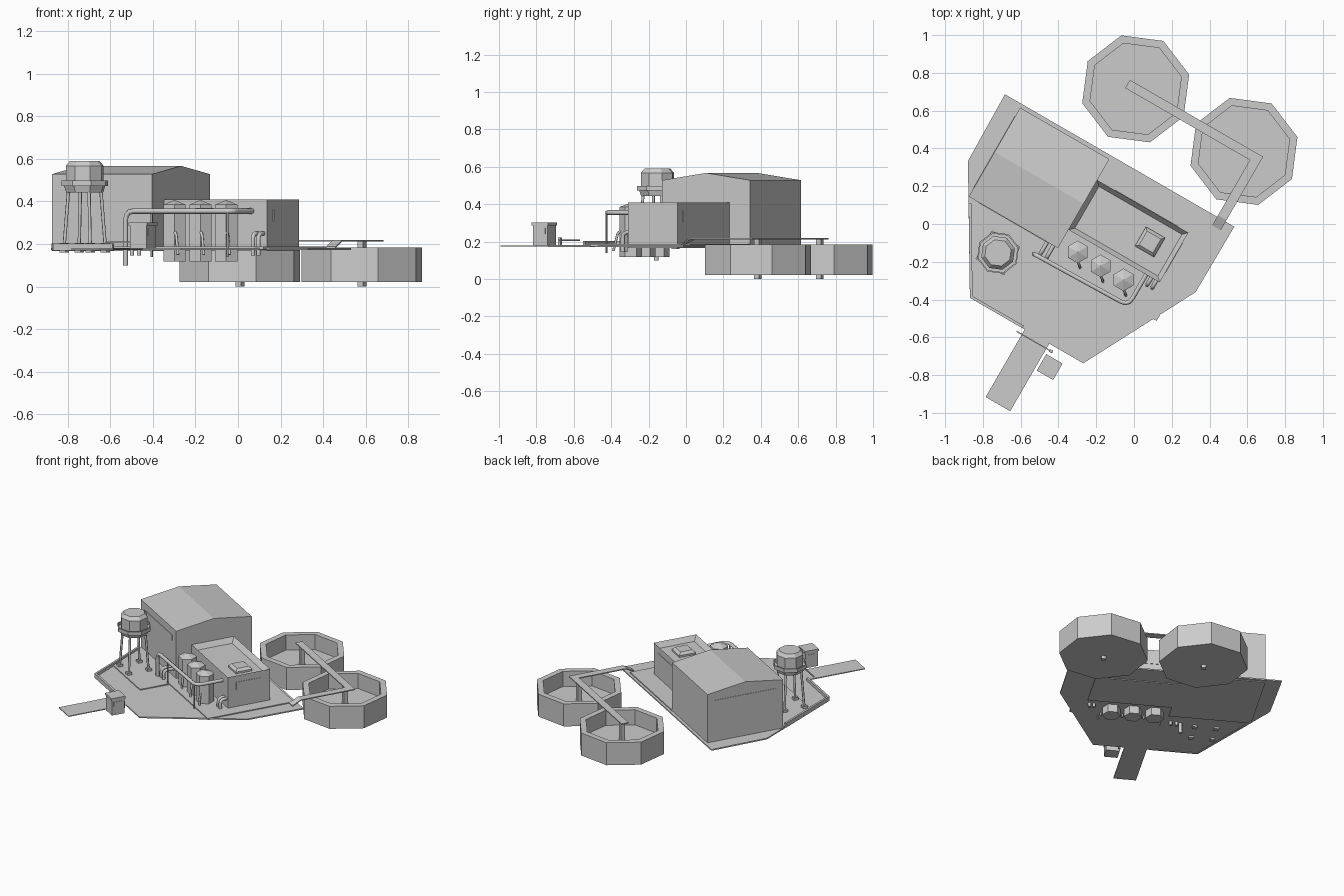
import bpy, bmesh
from math import radians, cos, sin, pi

if "Cube" in bpy.data.objects:
    bpy.data.objects.remove(bpy.data.objects["Cube"])

ROT = radians(-30)   # the whole site is turned 30 degrees; everything below is in site axes


def add(name, bm):
    bmesh.ops.recalc_face_normals(bm, faces=bm.faces)
    me = bpy.data.meshes.new(name)
    bm.to_mesh(me)
    bm.free()
    ob = bpy.data.objects.new(name, me)
    ob.rotation_euler.z = ROT
    bpy.context.collection.objects.link(ob)
    return ob


def prism(name, pts, z0, z1):
    bm = bmesh.new()
    lo = [bm.verts.new((x, y, z0)) for x, y in pts]
    hi = [bm.verts.new((x, y, z1)) for x, y in pts]
    n = len(pts)
    bm.faces.new(lo)
    bm.faces.new(hi)
    for i in range(n):
        j = (i + 1) % n
        bm.faces.new((lo[i], lo[j], hi[j], hi[i]))
    return add(name, bm)


def box(name, x0, x1, y0, y1, z0, z1):
    return prism(name, [(x0, y0), (x1, y0), (x1, y1), (x0, y1)], z0, z1)


def lathe(name, cx, cy, profile, n, turn=0.0):
    """Low-poly turned shape; radius 0 entries close to a point."""
    bm = bmesh.new()
    rings = []
    for r, z in profile:
        if r == 0:
            rings.append([bm.verts.new((cx, cy, z))] * n)
        else:
            rings.append([bm.verts.new((cx + r * cos(turn + 2 * pi * i / n),
                                        cy + r * sin(turn + 2 * pi * i / n), z)) for i in range(n)])
    for a, b in zip(rings, rings[1:]):
        for i in range(n):
            j = (i + 1) % n
            bm.faces.new(list(dict.fromkeys((a[i], a[j], b[j], b[i]))))
    return add(name, bm)


def pipe(name, pts, r, bend=0.0, res=1):
    """Tube along a path, with corners rounded by short bends."""
    from mathutils import Vector
    P = [Vector(p) for p in pts]
    path = [P[0]]
    for a, b, c in zip(P, P[1:], P[2:]):
        s, e = b + (a - b).normalized() * bend, b + (c - b).normalized() * bend
        for k in range(4):
            t = k / 3
            path.append(s * (1 - t) ** 2 + b * 2 * t * (1 - t) + e * t * t)
    path.append(P[-1])
    cu = bpy.data.curves.new(name, 'CURVE')
    cu.dimensions = '3D'
    cu.bevel_depth = r
    cu.bevel_resolution = res
    cu.use_fill_caps = True
    sp = cu.splines.new('POLY')
    sp.points.add(len(path) - 1)
    for q, p in zip(sp.points, path):
        q.co = (*p, 1)
    ob = bpy.data.objects.new(name, cu)
    ob.rotation_euler.z = ROT
    bpy.context.collection.objects.link(ob)
    return ob


# ground slab, ramp and raised pads
prism("ground_slab", [(-0.935, 0.253), (-0.928, -0.151), (-0.557, -0.773), (0.136, -0.773),
                      (0.463, -0.149), (0.467, 0.253)], 0.172, 0.181)
box("entry_ramp", -0.222, -0.072, -1.186, -0.77, 0.174, 0.180)
prism("tower_pad", [(-0.83, -0.312), (-0.233, -0.312), (-0.233, -0.596), (-0.66, -0.596)], 0.175, 0.188)
box("plant_pad", -0.285, 0.36, -0.385, 0.235, 0.175, 0.188)

# low curb along the left and front edge
prism("curb", [(-0.815, -0.34), (-0.557, -0.773), (-0.235, -0.773), (-0.235, -0.758),
               (-0.549, -0.758), (-0.8, -0.337)], 0.17, 0.202)

# main hall with gable roof
bm = bmesh.new()
gable = [(-0.312, 0.167), (0.232, 0.167), (0.232, 0.528), (-0.04, 0.567), (-0.312, 0.528)]
ends = [[bm.verts.new((x, y, z)) for y, z in gable] for x in (-0.83, -0.285)]
for e in ends:
    bm.faces.new(e)
for i in range(5):
    j = (i + 1) % 5
    bm.faces.new((ends[0][i], ends[0][j], ends[1][j], ends[1][i]))
add("main_hall", bm)
box("hall_front_window", -0.77, -0.345, -0.315, -0.305, 0.438, 0.477)
box("hall_side_window", -0.833, -0.82, -0.26, 0.18, 0.438, 0.477)

# pump house: box with recessed roof
bm = bmesh.new()
bmesh.ops.create_cube(bm, size=1)
for v in bm.verts:
    v.co = (-0.0065 + v.co.x * 0.557, -0.048 + v.co.y * 0.304, 0.2885 + v.co.z * 0.243)
bm.faces.ensure_lookup_table()
top = max(bm.faces, key=lambda f: f.calc_center_median().z)
bmesh.ops.inset_region(bm, faces=[top], thickness=0.035)
for v in top.verts:
    v.co.z -= 0.035
add("pump_house", bm)
box("pump_side_window", 0.265, 0.275, -0.14, 0.04, 0.306, 0.363)
box("pump_back_window", -0.176, 0.21, 0.095, 0.107, 0.306, 0.363)
lathe("roof_skylight", 0.121, -0.04, [(0, 0.37), (0.083, 0.37), (0.083, 0.388), (0.06, 0.405), (0, 0.405)],
      4, pi / 4)

# three silos with outlet pipes
for k, x in enumerate((-0.184, -0.042, 0.1)):
    y = -0.277 - 0.0035 * k
    lathe(f"silo_{k+1}", x, y, [(0, 0.117), (0.06, 0.117), (0.06, 0.385), (0, 0.407)], 6)
    pipe(f"silo_outlet_{k+1}", [(x + 0.015, y - 0.035, 0.262), (x + 0.04, y - 0.055, 0.25),
                                (x + 0.06, y - 0.072, 0.15)], 0.007, 0.015)

# overhead pipe, its posts, and wall elbows
pipe("overhead_pipe", [(-0.378, -0.402, 0.10), (-0.378, -0.402, 0.355),
                       (0.19, -0.39, 0.355), (0.19, -0.19, 0.355)], 0.013, 0.045)
for k, x in enumerate((-0.24, 0.17)):
    box(f"pipe_post_{k+1}", x - 0.004, x + 0.004, -0.397, -0.389, 0.14, 0.352)
for k, (x, y, d) in enumerate([(-0.35, -0.30, 0.09), (-0.312, -0.30, 0.09),
                               (0.222, -0.19, 0.055), (0.252, -0.19, 0.055)]):
    pipe(f"wall_elbow_{k+1}", [(x, y, 0.25), (x, y - d, 0.25), (x, y - d, 0.145)], 0.011, 0.03)

# water tower
tx, ty = -0.547, -0.4925
lathe("tower_tank", tx, ty, [(0, 0.45), (0.075, 0.45), (0.092, 0.485), (0.092, 0.567),
                             (0.072, 0.59), (0, 0.59)], 8)
lathe("tower_balcony", tx, ty, [(0, 0.443), (0.09, 0.443), (0.1, 0.472), (0.114, 0.472), (0.114, 0.498),
                                (0.106, 0.498), (0.106, 0.478), (0, 0.478)], 8)
for k in range(4):
    a = pi / 4 + k * pi / 2
    c, s = cos(a), sin(a)
    pipe(f"tower_leg_{k+1}", [(tx + 0.1 * c, ty + 0.1 * s, 0.19), (tx + 0.078 * c, ty + 0.078 * s, 0.46)], 0.008)
    fx, fy = tx + 0.1 * c, ty + 0.1 * s
    box(f"tower_foot_{k+1}", fx - 0.016, fx + 0.016, fy - 0.016, fy + 0.016, 0.16, 0.205)

# settling basins with centre posts
for k, x in enumerate((-0.35, 0.312)):
    lathe(f"basin_{k+1}", x, 0.624, [(0, 0.022), (0.293, 0.022), (0.293, 0.184), (0.25, 0.184),
                                     (0.25, 0.075), (0, 0.075)], 8)
    box(f"basin_post_{k+1}", x - 0.015, x + 0.015, 0.609, 0.639, 0.0, 0.214)

# walkway over the basins with a sloped end
prism("walkway", [(-0.4, 0.6), (0.362, 0.6), (0.362, 0.262), (0.414, 0.262), (0.414, 0.65), (-0.4, 0.65)],
      0.211, 0.218)
bm = bmesh.new()
q = [[bm.verts.new((x, y, z)) for y, z in ((0.262, 0.211), (0.262, 0.218), (0.2, 0.188), (0.2, 0.181))]
     for x in (0.362, 0.414)]
bm.faces.new(q[0])
bm.faces.new(q[1])
for i in range(4):
    j = (i + 1) % 4
    bm.faces.new((q[0][i], q[0][j], q[1][j], q[1][i]))
add("walkway_ramp", bm)

# guard booth and gate barrier
box("guard_booth", -0.053, 0.037, -0.924, -0.834, 0.178, 0.286)
box("booth_roof", -0.058, 0.042, -0.929, -0.829, 0.286, 0.302)
box("booth_window", -0.056, 0.04, -0.912, -0.846, 0.24, 0.272)
box("barrier_arm", -0.254, -0.032, -0.806, -0.800, 0.204, 0.212)
box("barrier_post", -0.052, -0.036, -0.811, -0.795, 0.178, 0.222)
